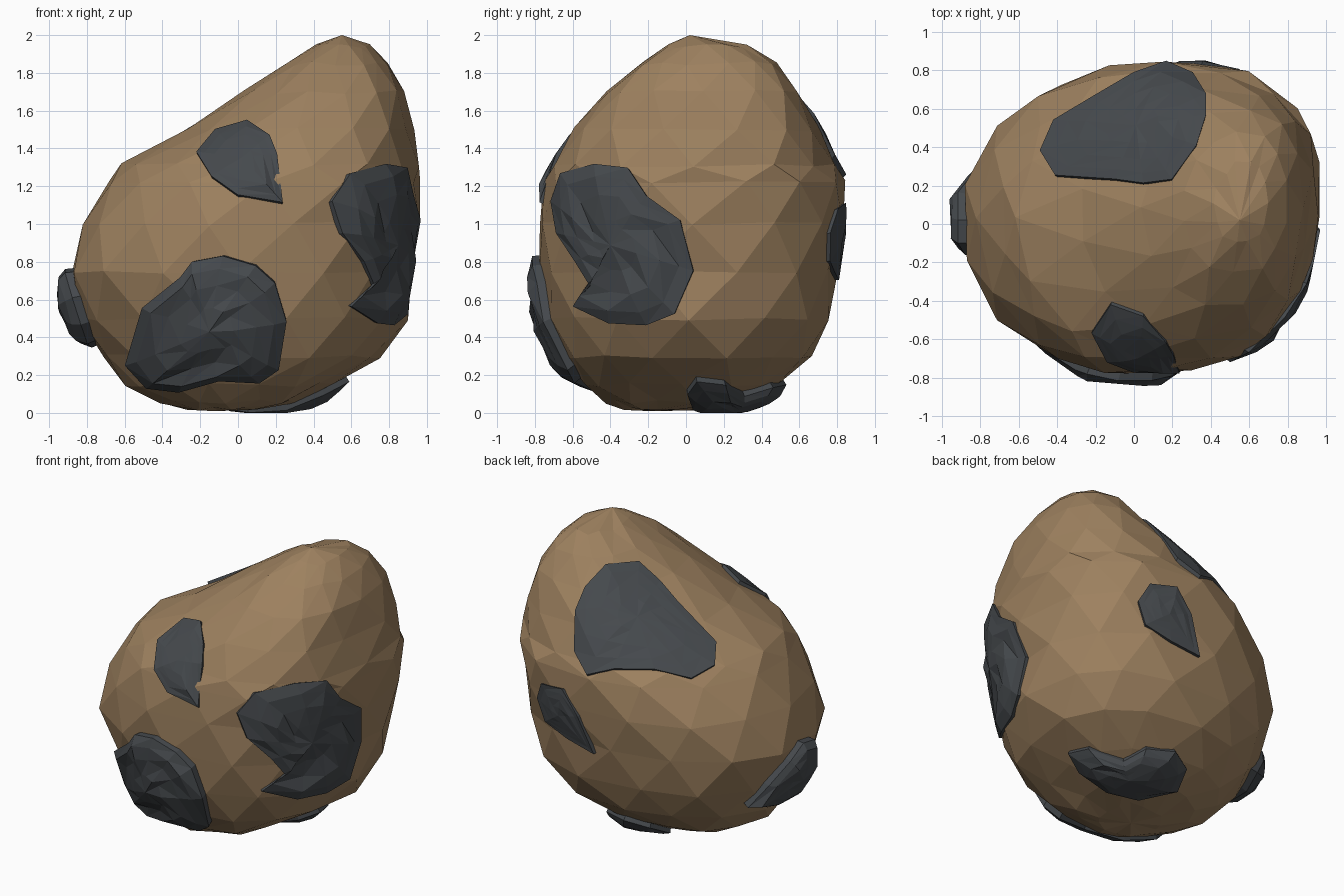
import bpy, bmesh, math, random
from mathutils import Vector
from mathutils.bvhtree import BVHTree

if "Cube" in bpy.data.objects:
    bpy.data.objects.remove(bpy.data.objects["Cube"])

random.seed(4)
CORE = Vector((0.1, 0.0, 0.8))


def material(name, rgb):
    m = bpy.data.materials.new(name)
    m.diffuse_color = (*rgb, 1)
    m.use_nodes = True
    m.node_tree.nodes["Principled BSDF"].inputs["Base Color"].default_value = m.diffuse_color
    return m


BROWN = material("brown_rock", (0.34, 0.22, 0.115))
DARK = material("dark_ore", (0.06, 0.067, 0.074))


def finish(bm, name, mat):
    me = bpy.data.meshes.new(name)
    bm.to_mesh(me)
    me.materials.append(mat)
    bpy.context.collection.objects.link(bpy.data.objects.new(name, me))


def jitter(a):
    return Vector([random.uniform(-a, a) for _ in range(3)])


# Boulder: staggered rings, each given as z, x range, y range
SECTIONS = [
    (0.02, -0.29, 0.10, -0.33, 0.05), (0.06, -0.42, 0.30, -0.42, 0.30),
    (0.15, -0.58, 0.50, -0.55, 0.48), (0.30, -0.72, 0.75, -0.65, 0.65),
    (0.50, -0.83, 0.88, -0.73, 0.75), (0.75, -0.89, 0.92, -0.77, 0.80),
    (1.00, -0.81, 0.95, -0.78, 0.84), (1.22, -0.69, 0.97, -0.75, 0.84),
    (1.31, -0.60, 0.96, -0.71, 0.80), (1.50, -0.28, 0.93, -0.59, 0.71),
    (1.70, 0.05, 0.88, -0.43, 0.59), (1.85, 0.25, 0.80, -0.25, 0.47),
    (1.94, 0.42, 0.70, -0.10, 0.32)]
SIDES = 14


def unit_outline(a, z):
    # Each quarter of the outline has its own bluntness
    c, s = math.cos(a), math.sin(a)
    if c >= 0:
        e = 2.7 if s > -0.01 else 2.4
    elif s >= 0:
        e = 2.05 if z < 1.1 else 1.75
    else:
        e = 1.85 if z < 0.55 else 2.15
    u, v = [math.copysign(abs(t) ** (2 / e), t) for t in (c, s)]
    if c > 0 and s < -0.01:
        u *= 0.95
    return u, v


body = bmesh.new()
rows = []
for i, (z, x0, x1, y0, y1) in enumerate(SECTIONS):
    row = []
    for k in range(SIDES):
        u, v = unit_outline(2 * math.pi * (k + 0.5 * (i % 2)) / SIDES, z)
        p = Vector(((x0 + x1) / 2 + (x1 - x0) / 2 * 1.01 * u,
                    (y0 + y1) / 2 + (y1 - y0) / 2 * 1.01 * v, z))
        p += jitter(0.012)
        p.z = max(p.z, 0.01)
        row.append(body.verts.new(p))
    rows.append(row)
for i in range(len(rows) - 1):
    a, b = rows[i], rows[i + 1]
    for k in range(SIDES):
        n = (k + 1) % SIDES
        if i % 2 == 0:
            tris = ((a[k], a[n], b[k]), (a[n], b[n], b[k]))
        else:
            tris = ((a[k], b[n], b[k]), (a[k], a[n], b[n]))
        for t in tris:
            body.faces.new(t)
for row, tip in ((rows[0], (-0.1, -0.15, 0.01)), (rows[-1], (0.55, 0.02, 2.0))):
    c = body.verts.new(tip)
    for k in range(SIDES):
        body.faces.new((row[k], row[(k + 1) % SIDES], c))
bmesh.ops.recalc_face_normals(body, faces=body.faces)
tree = BVHTree.FromBMesh(body)
finish(body, "boulder", BROWN)


# Ore patches: an outline drawn in one view, projected on the boulder and raised
def ore_patch(name, axis, side, outline, height, rough):
    others = [k for k in range(3) if k != axis]
    n = len(outline)
    centre = Vector((sum(p[0] for p in outline), sum(p[1] for p in outline))) / n

    def place(uv, level, guess):
        o, d = Vector((0, 0, 0)), Vector((0, 0, 0))
        o[others[0]], o[others[1]], o[axis] = uv[0], uv[1], 5 * side
        d[axis] = -side
        hit = tree.ray_cast(o, d)[0]
        if hit is None:
            o[axis] = guess
            hit = tree.find_nearest(o)[0]
        p = hit + (hit - CORE).normalized() * level
        p.z = max(p.z, 0.0)
        return p

    depth = place(centre, 0, 0.5 * side)[axis]
    bm = bmesh.new()
    rings = []
    # Each ring: scale, level (fraction of height), roughness
    for s, h, j in ((1.0, None, 0), (0.97, 0.45, 0), (0.8, 0.85, 0.5),
                    (0.58, 1.0, 1), (0.3, 1.0, 0.8)):
        ring = []
        for p in outline:
            if h is None:
                level = -0.05
            else:
                level = max(h * height, 0.022) + random.uniform(-rough, rough * 0.3) * j
            ring.append(bm.verts.new(place(centre + (Vector(p) - centre) * s, level, depth)))
        rings.append(ring)
    mid = bm.verts.new(place(centre, height, depth))
    for a, b in zip(rings, rings[1:]):
        for k in range(n):
            m = (k + 1) % n
            bm.faces.new((a[k], a[m], b[k]))
            bm.faces.new((a[m], b[m], b[k]))
    for k in range(n):
        bm.faces.new((rings[-1][k], rings[-1][(k + 1) % n], mid))
    bmesh.ops.recalc_face_normals(bm, faces=bm.faces)
    if sum(f.normal[axis] * f.calc_area() for f in bm.faces) * side < 0:
        bmesh.ops.reverse_faces(bm, faces=bm.faces)
    finish(bm, name, DARK)


ore_patch("ore_front_low", 1, -1, [
    (-0.58, 0.27), (-0.49, 0.57), (-0.29, 0.73), (-0.23, 0.81), (-0.07, 0.84),
    (0.1, 0.79), (0.2, 0.7), (0.26, 0.5), (0.22, 0.25), (0.12, 0.18),
    (-0.09, 0.19), (-0.3, 0.13), (-0.47, 0.15)], 0.1, 0.04)
ore_patch("ore_front_high", 1, -1, [
    (-0.22, 1.37), (-0.12, 1.49), (0.05, 1.54), (0.17, 1.46), (0.21, 1.36),
    (0.24, 1.1), (0.0, 1.14), (-0.14, 1.24)], 0.025, 0.0)
ore_patch("ore_right", 0, 1, [
    (-0.71, 1.12), (-0.66, 1.27), (-0.48, 1.32), (-0.3, 1.3), (-0.2, 1.15),
    (-0.02, 1.02), (0.05, 0.75), (-0.05, 0.52), (-0.2, 0.46), (-0.4, 0.47),
    (-0.59, 0.56), (-0.5, 0.67), (-0.58, 0.8), (-0.68, 0.95)], 0.045, 0.03)
ore_patch("ore_back_top", 2, 1, [
    (-0.49, 0.37), (-0.42, 0.53), (-0.22, 0.65), (0.0, 0.78),
    (0.17, 0.84), (0.31, 0.78), (0.38, 0.67), (0.38, 0.56), (0.33, 0.4),
    (0.2, 0.22), (0.05, 0.2), (-0.1, 0.22), (-0.41, 0.24)], 0.03, 0.01)
ore_patch("ore_left", 0, -1, [
    (-0.16, 0.62), (-0.1, 0.75), (0.02, 0.77), (0.16, 0.7), (0.27, 0.55),
    (0.34, 0.4), (0.17, 0.36), (-0.03, 0.38), (-0.13, 0.48)], 0.1, 0.02)
ore_patch("ore_back_right", 1, 1, [
    (0.6, 0.95), (0.54, 1.08), (0.35, 1.11), (0.23, 0.95), (0.13, 0.7),
    (0.35, 0.74), (0.54, 0.8)], 0.025, 0.01)
ore_patch("ore_underside", 2, -1, [
    (-0.1, 0.3), (-0.05, 0.45), (0.1, 0.52), (0.28, 0.45), (0.34, 0.3),
    (0.54, 0.2), (0.58, 0.05), (0.45, 0.0), (0.25, 0.03), (0.05, 0.1)], 0.07, 0.02)
